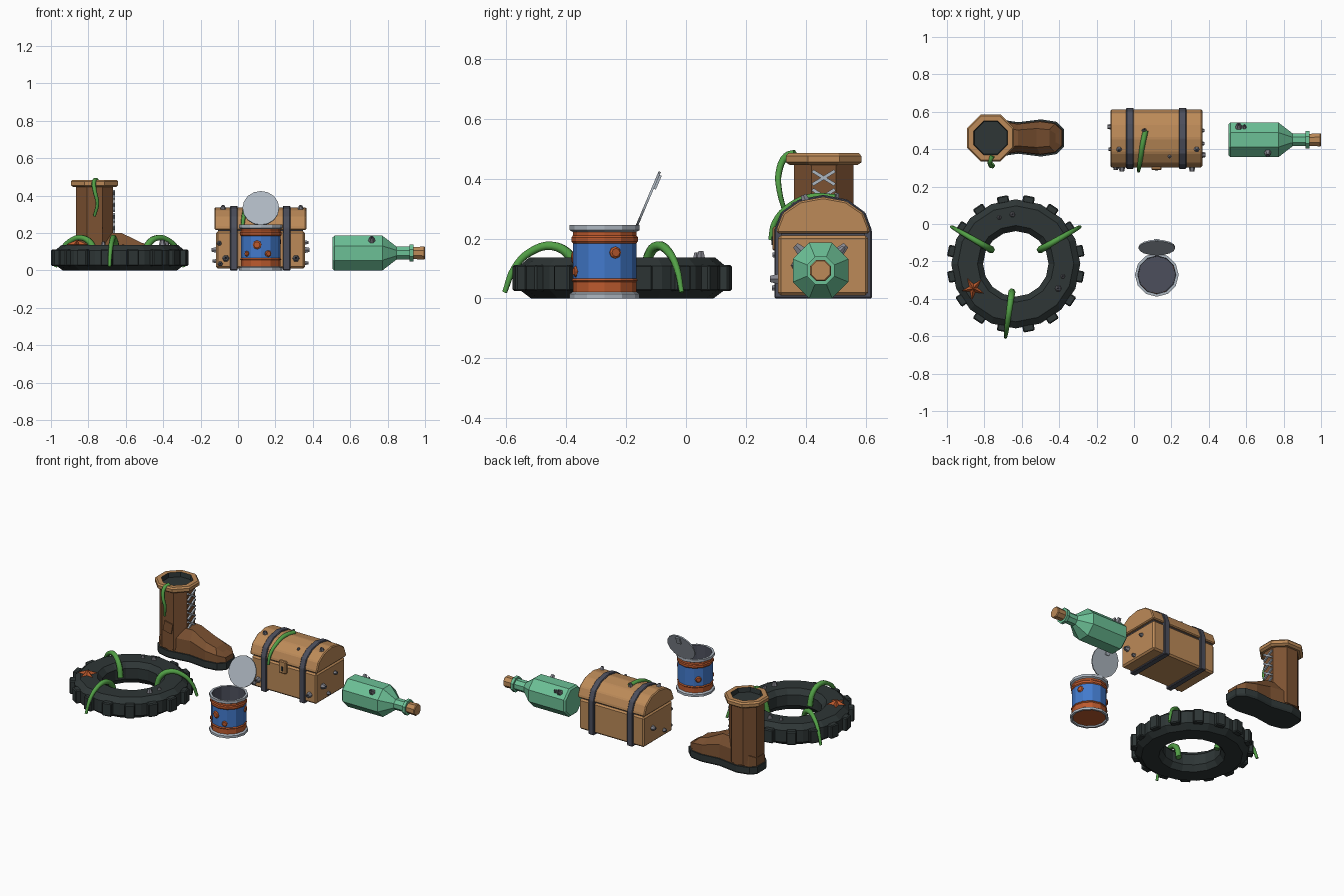
import bpy, bmesh, math
from mathutils import Vector, Matrix

if "Cube" in bpy.data.objects:
    bpy.data.objects.remove(bpy.data.objects["Cube"])

def material(name, r, g, b):
    lin = [((c / 255 + 0.055) / 1.055) ** 2.4 for c in (r, g, b)]
    m = bpy.data.materials.new(name)
    m.diffuse_color = (*lin, 1)
    m.use_nodes = True
    m.node_tree.nodes["Principled BSDF"].inputs["Base Color"].default_value = m.diffuse_color
    return m

TAN = material("tan wood", 188, 138, 88)
LEATHER = material("brown leather", 124, 82, 50)
RUBBER = material("dark rubber", 46, 54, 54)
SLATE = material("slate iron", 76, 79, 92)
WEED = material("weed green", 82, 160, 70)
GLASS = material("bottle green", 108, 192, 150)
BLUE = material("label blue", 66, 122, 204)
RUST = material("rust orange", 188, 90, 46)
SILVER = material("silver tin", 174, 183, 193)
SHELL = material("shell grey", 132, 132, 140)

def build(name, verts, faces, mats, ids=None, matrix=None, bevel=0):
    me = bpy.data.meshes.new(name)
    bm = bmesh.new()
    vs = [bm.verts.new(v) for v in verts]
    for i, f in enumerate(faces):
        face = bm.faces.new([vs[k] for k in f])
        face.material_index = ids[i] if ids else 0
    bmesh.ops.recalc_face_normals(bm, faces=bm.faces)
    if bevel:
        bmesh.ops.bevel(bm, geom=bm.edges[:], offset=bevel, segments=1, affect='EDGES')
    bm.to_mesh(me)
    bm.free()
    for m in mats:
        me.materials.append(m)
    ob = bpy.data.objects.new(name, me)
    if matrix:
        ob.matrix_world = matrix
    bpy.context.collection.objects.link(ob)
    return ob

def place(loc, axis=(0, 0, 1)):
    return Matrix.Translation(loc) @ Vector(axis).to_track_quat('Z', 'Y').to_matrix().to_4x4()

def lathe(name, prof, n, mats, matrix, seg=None, closed=False, turn=0.0):
    """Spin (radius, height, ) points about z; seg gives a material per profile step."""
    verts, rings, faces, ids = [], [], [], []
    for r, z in prof:
        k = 1 if r == 0 else n
        rings.append([len(verts) + i % k for i in range(n)])
        verts += [(r * math.cos(turn + i * math.tau / n), r * math.sin(turn + i * math.tau / n), z) for i in range(k)]
    for s in range(len(prof) if closed else len(prof) - 1):
        a, b = rings[s], rings[(s + 1) % len(prof)]
        for i in range(n):
            j = (i + 1) % n
            faces.append(list(dict.fromkeys((a[i], a[j], b[j], b[i]))))
            ids.append(seg[s] if seg else 0)
    return build(name, verts, faces, mats, ids, matrix)

def prism(name, pts, x0, x1, mat, bevel=0, matrix=None):
    """Extrude a (y, z) outline along x."""
    n = len(pts)
    verts = [(x, y, z) for x in (x0, x1) for y, z in pts]
    faces = [list(range(n)), list(range(n, 2 * n))]
    faces += [[i, (i + 1) % n, n + (i + 1) % n, n + i] for i in range(n)]
    return build(name, verts, faces, [mat], None, matrix, bevel)

def box(name, size, mat, matrix, bevel=0):
    x, y, z = (s / 2 for s in size)
    return prism(name, [(-y, -z), (y, -z), (y, z), (-y, z)], -x, x, mat, bevel, matrix)

def weed(name, pts, r0, r1):
    cu = bpy.data.curves.new(name + "_path", 'CURVE')
    cu.dimensions, cu.bevel_depth, cu.bevel_resolution = '3D', 1.0, 1
    cu.resolution_u, cu.use_fill_caps = 4, True
    sp = cu.splines.new('BEZIER')
    sp.bezier_points.add(len(pts) - 1)
    for i, (bp, p) in enumerate(zip(sp.bezier_points, pts)):
        bp.co, bp.radius = p, r0 + (r1 - r0) * (i / (len(pts) - 1)) ** 1.5
        bp.handle_left_type = bp.handle_right_type = 'AUTO'
    tmp = bpy.data.objects.new(name + "_path", cu)
    bpy.context.collection.objects.link(tmp)
    dg = bpy.context.evaluated_depsgraph_get()
    me = bpy.data.meshes.new_from_object(tmp.evaluated_get(dg))
    bpy.data.objects.remove(tmp)
    me.materials.clear()
    me.materials.append(WEED)
    bpy.context.collection.objects.link(bpy.data.objects.new(name, me))

def barnacle(name, loc, axis, r=0.016):
    lathe(name, [(0, -0.2 * r), (r, -0.2 * r), (0.6 * r, 1.3 * r), (0.38 * r, 1.3 * r), (0, 0.7 * r)],
          6, [SHELL, SLATE], place(loc, axis), [0, 0, 0, 1])

# Tyre with tread blocks
TX, TY = -0.632, -0.213
lathe("tyre", [(0.175, 0.035), (0.2, 0), (0.305, 0), (0.345, 0.03), (0.345, 0.108), (0.31, 0.137),
               (0.205, 0.137), (0.175, 0.105)], 16, [RUBBER], place((TX, TY, 0)), closed=True)
for i in range(16):
    a = (i + 0.5) * math.tau / 16
    m = Matrix.Translation((TX, TY, 0.068)) @ Matrix.Rotation(a, 4, 'Z') @ Matrix.Translation((0.349, 0, 0))
    box("tread_block", (0.04, 0.062, 0.088), RUBBER, m, 0.006)
for deg in (30, 150, 262):
    a = math.radians(deg)
    path = [(0.15, 0.06), (0.175, 0.14), (0.235, 0.175), (0.31, 0.155), (0.365, 0.1), (0.397, 0.02)]
    weed("tyre_weed", [(TX + r * math.cos(a), TY + r * math.sin(a), z) for r, z in path], 0.019, 0.009)
for x, y, r in ((-0.72, 0.035, 0.013), (-0.65, 0.05, 0.016), (-0.38, -0.28, 0.013), (-0.405, -0.345, 0.019)):
    barnacle("tyre_barnacle", (x, y, 0.137), (0, 0, 1), r)

# Starfish
star = [(math.cos(k * math.pi / 5 + 0.2) * (0.024, 0.062)[k % 2 == 0],
         math.sin(k * math.pi / 5 + 0.2) * (0.024, 0.062)[k % 2 == 0], 0.0) for k in range(10)]
build("starfish", star + [(0, 0, 0.026), (0, 0, -0.004)],
      [[k, (k + 1) % 10, c] for k in range(10) for c in (10, 11)], [RUST], None, place((-0.86, -0.345, 0.138)))

# Boot: sole and foot share one outline, then shaft, cuff, laces, patch
BX, BY, E = -0.767, 0.46, math.pi / 8
half = [(-0.872, 0.045), (-0.84, 0.08), (-0.76, 0.098), (-0.62, 0.078), (-0.5, 0.092), (-0.42, 0.08), (-0.38, 0.042)]
height = [0.14, 0.17, 0.2, 0.2, 0.15, 0.128, 0.1]

def boot_layers(name, layers, mat):
    verts, n = [], 2 * len(half)
    for grow, zf in layers:
        row = [(BX + 0.14 + (x - BX - 0.14) * (1 + (grow - 1) * 0.35), w * grow, zf(h)) for (x, w), h in zip(half, height)]
        verts += [(x, BY - w, z) for x, w, z in row] + [(x, BY + w, z) for x, w, z in reversed(row)]
    faces = [[L * n + i, L * n + (i + 1) % n, (L + 1) * n + (i + 1) % n, (L + 1) * n + i]
             for L in range(len(layers) - 1) for i in range(n)]
    for o in (0, (len(layers) - 1) * n):
        faces += [[o + i, o + i + 1, o + n - 2 - i, o + n - 1 - i] for i in range(len(half) - 1)]
    build(name, verts, faces, [mat])

boot_layers("boot_sole", [(1.0, lambda h: 0), (1.08, lambda h: 0.012), (1.08, lambda h: 0.05)], RUBBER)
boot_layers("boot_foot", [(0.98, lambda h: 0.048), (0.95, lambda h: 0.05 + (h - 0.05) * 0.6), (0.55, lambda h: h)], LEATHER)
lathe("boot_shaft", [(0, 0.06), (0.108, 0.06), (0.108, 0.452), (0, 0.452)], 8, [LEATHER], place((BX, BY, 0)), turn=E)
lathe("boot_cuff", [(0, 0.445), (0.122, 0.445), (0.137, 0.455), (0.137, 0.475), (0.128, 0.485), (0.098, 0.485),
                    (0.094, 0.455), (0, 0.455)], 8, [TAN, RUBBER], place((BX, BY, 0)), [0, 0, 0, 0, 0, 1, 1], turn=E)
for k in range(4):
    for s in (-1, 1):
        m = Matrix.Translation((BX + 0.103, BY, 0.403 - 0.062 * k)) @ Matrix.Rotation(s * 0.55, 4, 'X')
        box("boot_lace", (0.014, 0.088, 0.011), SILVER, m)
box("boot_patch", (0.062, 0.009, 0.066), LEATHER,
    Matrix.Translation((BX + 0.006, BY - 0.103, 0.205)) @ Matrix.Rotation(0.2, 4, 'Y'))
weed("boot_weed", [(-0.757, 0.365, 0.485), (-0.77, 0.335, 0.475), (-0.765, 0.31, 0.42), (-0.752, 0.312, 0.36),
                   (-0.768, 0.33, 0.29)], 0.013, 0.008)

# Treasure chest: body, arched lid, iron bands, lock
CX, CY = 0.12, 0.458
def arch(w, h, base, spring):
    return [(CY - w, base)] + [(CY - w * math.cos(t * math.pi / 6), spring + h * math.sin(t * math.pi / 6))
                               for t in range(7)] + [(CY + w, base)]

box("chest_body", (0.475, 0.302, 0.2), TAN, Matrix.Translation((CX, CY, 0.11)), 0.01)
box("chest_seam", (0.455, 0.28, 0.03), SLATE, Matrix.Translation((CX, CY, 0.213)))
prism("chest_lid", arch(0.155, 0.107, 0.217, 0.232), CX - 0.245, CX + 0.245, TAN, 0.006)
for x in (-0.022, 0.26):
    prism("chest_band", arch(0.163, 0.118, 0, 0.228), x - 0.02, x + 0.02, SLATE, 0.004)
box("chest_lock", (0.055, 0.022, 0.08), TAN, Matrix.Translation((CX, CY - 0.158, 0.2)), 0.005)
box("keyhole", (0.014, 0.006, 0.028), RUBBER, Matrix.Translation((CX, CY - 0.169, 0.192)))
weed("chest_weed", [(0.062, 0.5, 0.335), (0.045, 0.42, 0.338), (0.035, 0.35, 0.31), (0.026, 0.297, 0.255),
                    (0.024, 0.282, 0.195)], 0.015, 0.008)
for x, z, r in ((-0.1, 0.145, 0.014), (-0.065, 0.065, 0.02), (-0.095, 0.035, 0.015), (0.31, 0.065, 0.02)):
    barnacle("chest_front_barnacle", (x, CY - 0.151, z), (0, -1, 0), r)
for s, y, z, r in ((1, 0.5, 0.15, 0.014), (1, 0.37, 0.11, 0.02), (1, 0.43, 0.04, 0.014), (-1, 0.52, 0.11, 0.018), (-1, 0.4, 0.05, 0.014)):
    barnacle("chest_side_barnacle", (CX + s * 0.2375, y, z), (s, 0, 0), r)
for x, y, z, r in ((-0.08, 0.4, 0.325, 0.017), (0.335, 0.4, 0.325, 0.017), (0.19, 0.365, 0.307, 0.012), (0.055, 0.5, 0.335, 0.014)):
    barnacle("chest_lid_barnacle", (x, y, z), (0, y - CY, 0.15), r)

# Opened tin can with rust spots
PX, PY = 0.122, -0.272
lathe("tin_can", [(0, 0.008), (0.1, 0.008), (0.104, 0), (0.117, 0), (0.117, 0.015), (0.106, 0.022), (0.106, 0.055),
                  (0.111, 0.06), (0.106, 0.066), (0.106, 0.184), (0.111, 0.19), (0.111, 0.204), (0.106, 0.21), (0.106, 0.222),
                  (0.117, 0.228), (0.117, 0.245), (0.102, 0.245), (0.099, 0.04), (0, 0.04)], 12,
      [SILVER, RUST, BLUE, SLATE], place((PX, PY, 0)),
      [1, 0, 0, 0, 0, 1, 1, 1, 2, 1, 1, 1, 1, 0, 0, 0, 3, 3])
for deg, z, r in ((-101, 0.137, 0.024), (-136, 0.09, 0.015), (-68, 0.09, 0.018), (20, 0.153, 0.02), (135, 0.11, 0.02)):
    a = math.radians(deg)
    d = Vector((math.cos(a), math.sin(a), 0))
    lathe("rust_spot", [(0, -0.008), (r, -0.008), (r, 0.002), (0.7 * r, 0.007), (0, 0.007)], 8, [RUST],
          place(Vector((PX, PY, z)) + d * 0.104, d))
lid_axis = Vector((0, -0.92, 0.39))
lid_mid = Vector((PX, -0.126, 0.333))
lathe("can_lid", [(0, -0.004), (0.098, -0.004), (0.098, 0.004), (0, 0.004)], 16, [SILVER], place(lid_mid, lid_axis))
box("lid_pull_tab", (0.03, 0.05, 0.008), SILVER,
    place(lid_mid + Vector((0, 0.024, 0.058)) - lid_axis * 0.008, lid_axis))

# Bottle lying on its side with lip and cork
bottle = place((0, 0.45, 0.093), (1, 0, 0))
lathe("bottle", [(0, 0.505), (0.09, 0.505), (0.1005, 0.515), (0.1005, 0.772), (0.037, 0.848), (0.037, 0.918), (0.05, 0.918),
                 (0.05, 0.938), (0, 0.938)], 8, [GLASS], bottle, turn=E)
lathe("cork", [(0, 0.93), (0.034, 0.93), (0.038, 0.995), (0.034, 1.0), (0, 1.0)], 8, [TAN], bottle, turn=E)
for x, s, r in ((0.56, 1, 0.02), (0.715, -1, 0.02), (0.59, 1, 0.013)):
    barnacle("bottle_barnacle", (x, 0.45 + s * 0.066, 0.159), (0, s, 1), r)
